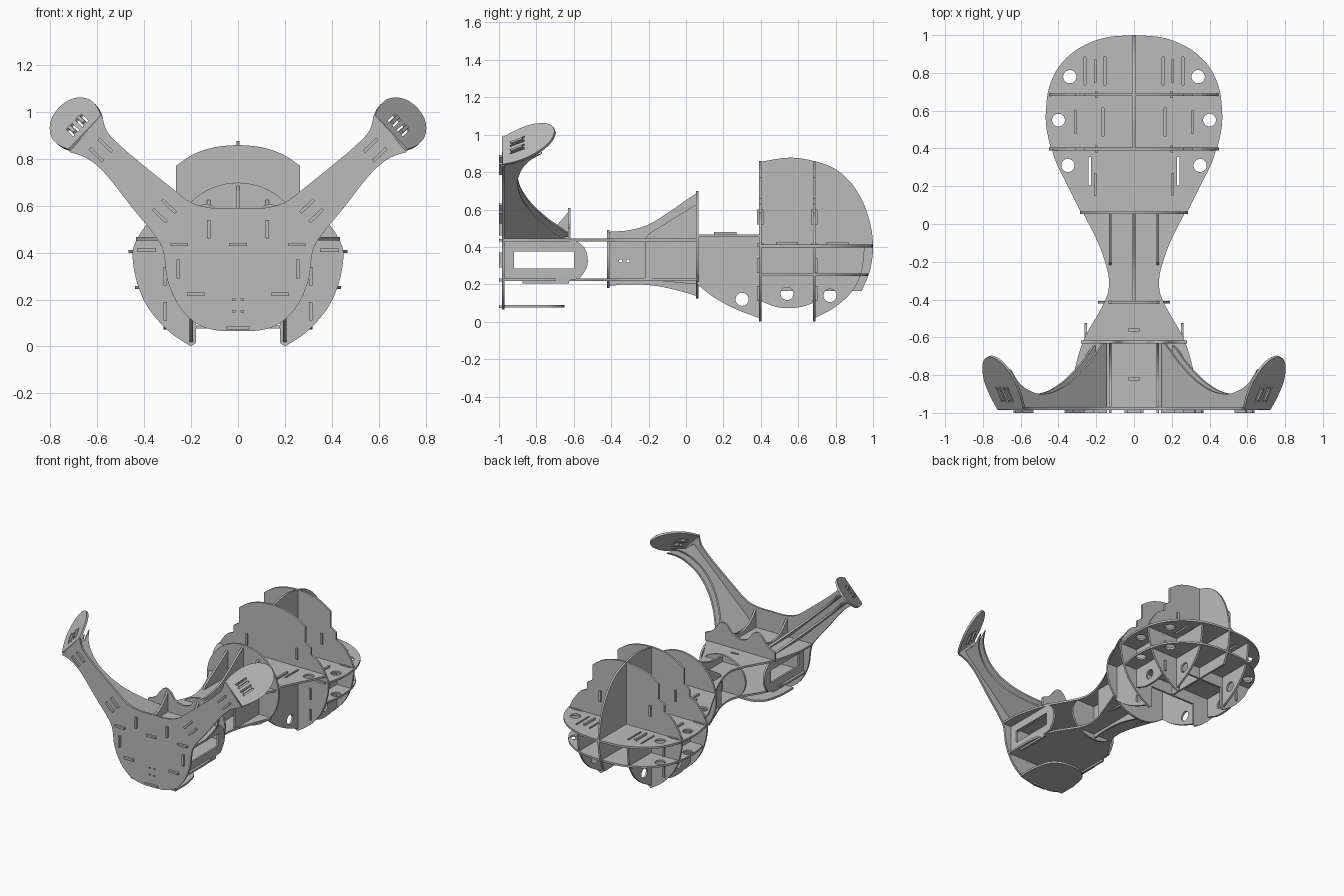
import bpy
from math import cos, sin, tau
from mathutils import Matrix, Vector

cube = bpy.data.objects.get("Cube")
if cube:
    bpy.data.objects.remove(cube, do_unlink=True)

THICK = 0.014
X, Y, Z = Vector((1, 0, 0)), Vector((0, 1, 0)), Vector((0, 0, 1))

board = bpy.data.materials.new("grey board")
board.use_nodes = True
grey = (0.5, 0.5, 0.5, 1)
board.diffuse_color = grey
board.node_tree.nodes["Principled BSDF"].inputs["Base Color"].default_value = grey


def smooth(points, steps=6):
    """Flowing line through the points."""
    pts = [Vector(p) for p in points]
    pts = [pts[0]] + pts + [pts[-1]]
    out = []
    for a, b, c, d in zip(pts, pts[1:], pts[2:], pts[3:]):
        for i in range(steps):
            t = i / steps
            out.append((b * 2 + (c - a) * t + (a * 2 - b * 5 + c * 4 - d) * t * t
                        + (b * 3 - a - c * 3 + d) * t ** 3) / 2)
    return out + [pts[-1]]


def both(half):
    """Close a right-hand outline with its mirror image."""
    half = [Vector(p) for p in half]
    return half + [Vector((-p.x, p.y)) for p in reversed(half) if abs(p.x) > 0.001]


def disc(x, y, rx, ry=None, n=32):
    ry = ry or rx
    return [(x + rx * cos(tau * i / n), y + ry * sin(tau * i / n)) for i in range(n)]


def rect(x, y, w, h):
    return [(x + sx * w / 2, y + sy * h / 2) for sx, sy in ((-1, -1), (1, -1), (1, 1), (-1, 1))]


def plate(name, outline, origin, u, v, holes=(), thick=THICK):
    """Flat board cut to an outline lying in the u, v plane."""
    curve = bpy.data.curves.new(name, "CURVE")
    curve.dimensions = "2D"
    curve.fill_mode = "BOTH"
    curve.extrude = thick / 2
    for loop in [outline, *holes]:
        spline = curve.splines.new("POLY")
        spline.points.add(len(loop) - 1)
        for point, co in zip(spline.points, loop):
            point.co = (co[0], co[1], 0, 1)
        spline.use_cyclic_u = True
        spline.use_smooth = False
    temp = bpy.data.objects.new(name, curve)
    bpy.context.collection.objects.link(temp)
    graph = bpy.context.evaluated_depsgraph_get()
    mesh = bpy.data.meshes.new_from_object(temp.evaluated_get(graph))
    bpy.data.objects.remove(temp, do_unlink=True)
    bpy.data.curves.remove(curve)
    u, v = u.normalized(), v.normalized()
    basis = Matrix((u, v, u.cross(v))).transposed().to_4x4()
    mesh.transform(Matrix.Translation(origin) @ basis)
    mesh.shade_flat()
    mesh.materials.clear()
    mesh.materials.append(board)
    obj = bpy.data.objects.new(name, mesh)
    bpy.context.collection.objects.link(obj)
    return obj


def deck(name, outline, z, holes=()):
    return plate(name, outline, Z * z, X, Y, holes)


def frame(name, outline, y, holes=()):
    return plate(name, outline, Y * y, X, Z, holes)


def rib(name, outline, x, holes=()):
    return plate(name, outline, X * x, Y, Z, holes)


# Face board with two raised arms
face = smooth([(0, .59), (.1, .59), (.2, .615), (.3, .69), (.4, .77), (.5, .855), (.56, .92), (.58, .99)])
face += smooth([(.72, .83), (.64, .8), (.56, .73), (.45, .59), (.36, .48), (.32, .41), (.3, .28),
                (.25, .17), (.18, .1), (.1, .07), (0, .065)])
pins = [(s * x, z, .009, .009) for s in (-1, 1) for x in (.018,) for z in (.15, .2)]
frame("face_board", both(face), -.977, [rect(*p) for p in pins])

# Tabs standing proud of the face: x, z, width, height
tabs = [(.125, .5, .014, .08), (.255, .33, .014, .08), (.25, .435, .075, .014),
        (.18, .223, .075, .014), (0, .435, .075, .014), (0, .08, .1, .014)]
for x, z, w, h in tabs:
    for s in ((-1, 1) if x else (1,)):
        plate("face_tab", rect(0, 0, w, h), Vector((s * x, -.985, z)), X, Z, thick=.03)

# Arms: twin stiffeners along each arm and a tilted pad at the tip
for s in (-1, 1):
    along = Vector((s * .72, 0, .69)).normalized()
    across = Vector((-s * .69, 0, .72)).normalized()
    base = Vector((s * .17, 0, .44))
    edge = smooth([(0, -.62), (.05, -.66), (.13, -.74), (.25, -.83), (.37, -.885), (.48, -.9),
                   (.57, -.88), (.64, -.84), (.7, -.77)])
    for off in (-.028, .028):
        plate("arm_stiffener", [(0, -.97)] + edge + [(.655, -.87), (.65, -.97)],
              base + across * off, along, Y)
        for run in (.2, .575):
            plate("arm_tab", rect(0, 0, .08, .014),
                  base + across * off + along * run - Y * .985, along, across, thick=.03)
    out = along * .48 + Y * .877
    pad = smooth([(.1, 0), (.115, .08), (.115, .17), (.09, .25), (.05, .3), (0, .318)])
    tip = Vector((s * .65, -.978, .91))
    plate("arm_pad", both(pad), tip, across, out,
          [rect(x, .09, .009, .09) for x in (-.042, -.014, .014, .042)])
    for x in (-.028, .028):
        plate("pad_tab", rect(x, .09, .014, .07), tip, across, out, thick=.035)

# Front and neck decks
upper = [(0, -.97), (.33, -.97)] + smooth([(.33, -.84), (.29, -.68), (.25, -.58), (.17, -.44), (.135, -.35),
                                         (.14, -.25), (.19, -.1), (.27, .06)]) + [(0, .06)]
lower = [(0, -.97), (.28, -.97)] + smooth([(.28, -.75), (.24, -.57), (.15, -.42), (.12, -.33),
                                         (.13, -.22), (.17, -.1), (.23, .06)]) + [(0, .06)]
slots = [rect(0, y, .06, .014) for y in (-.56, -.82)]
deck("front_upper_deck", both(upper), .437, slots)
deck("front_lower_deck", both(lower), .225)
jaw = [(0, -.97), (.18, -.97)] + smooth([(.18, -.85), (.15, -.72), (.08, -.66), (0, -.65)])
deck("jaw_deck", both(jaw), .083)

# Brow frame, brow ribs and windowed side walls
brow = smooth([(0, .52), (.06, .54), (.11, .6), (.16, .6), (.22, .53), (.28, .5)])
frame("brow_frame", both(brow + [(.28, .44), (0, .44)]), -.625)
wall = [(-.97, .225), (-.6, .225)] + smooth([(-.57, .23), (-.535, .28), (-.525, .33), (-.54, .39), (-.58, .43)])
wall += [(-.97, .435)]
ridge = smooth([(-.97, .57), (-.9, .5), (-.8, .47), (-.7, .51), (-.62, .6)])
for s in (-1, 1):
    rib("brow_rib", [(-.97, .44)] + ridge + [(-.62, .44)], s * .125)
    rib("side_wall", wall, s * .255, [rect(-.76, .33, .32, .09)])
    rib("wall_tab", rect(-.75, .215, .25, .02), s * .255)

# Neck frames, centre keel and short side ribs
frame("neck_front_frame", disc(0, .335, .19, .155, n=48), -.415)
frame("neck_rear_frame", disc(0, .412, .287, n=64), .06)
keel = smooth([(-.42, .48), (-.3, .49), (-.2, .52), (-.1, .58), (0, .65), (.06, .69)])
keel += smooth([(.06, .135), (0, .155), (-.15, .19), (-.3, .2), (-.42, .19)])
rib("neck_keel", keel, 0, [disc(y, .325, .009) for y in (-.35, -.31)])
for s in (-1, 1):
    rib("neck_rib", [(-.22, .44), (-.2, .47), (.06, .63), (.06, .2), (-.22, .225)], s * .125)

# Rear body decks pierced with round holes and slots
shoulder = smooth([(.28, .06), (.35, .2), (.41, .32), (.435, .395)])
tail = smooth([(.44, .395), (.465, .52), (.465, .62), (.45, .72), (.4, .83), (.3, .925), (.16, .985), (0, 1)])
front_cuts, rear_cuts, round_cuts = [], [], []
for s in (-1, 1):
    front_cuts += [disc(s * .35, .31, .035), rect(s * .235, .28, .014, .15)]
    round_cuts += [disc(s * .4, .55, .034), disc(s * .34, .78, .035)]
    rear_cuts += [rect(s * x, y, .012, .15) for x, y in ((.26, .81), (.155, .81), (.165, .54))]
deck("rear_front_deck", both([(0, .06)] + shoulder + [(0, .395)]), .46, front_cuts)
deck("rear_upper_deck", both([(0, .395)] + tail), .405, round_cuts + rear_cuts)
small = [(p[0] * .94, .395 + (p[1] - .395) * .955) for p in tail]
deck("rear_lower_deck", both([(0, .395)] + small), .252, round_cuts)

# Stepped cross frames of the rear body
cross = smooth([(0, .86), (.1, .85), (.19, .82), (.265, .77)])
cross += [(.265, .66), (.31, .63), (.31, .58), (.36, .555)]
cross += smooth([(.38, .535), (.43, .46), (.45, .39), (.43, .27), (.38, .16), (.29, .06), (.2, 0)])
cross += [(.18, .015), (.18, .165), (0, .165)]
for name, y in (("rear_front_frame", .397), ("rear_back_frame", .685)):
    frame(name, both(cross), y)
    for s in (-1, 1):
        for x, z in ((.31, .15), (.31, .3), (.2, .56)):
            plate("frame_tab", rect(0, 0, .014, .08), Vector((s * x, y, z)), X, Z, thick=.035)
        plate("deck_tab", rect(0, 0, .08, .014), Vector((s * .39, y, .41)), X, Z, thick=.035)

# Tall centre keel and the lower ribs of the rear body
crest = smooth([(.4, .855), (.55, .877), (.68, .86), (.8, .815), (.9, .72), (.97, .58), (1, .42),
                (.985, .28), (.94, .165)])
rib("rear_keel", crest + [(.4, .165)], 0)
front_rib = smooth([(.06, .2), (.15, .13), (.26, .07), (.39, .02)]) + [(.39, .46), (.06, .46)]
mid_rib = smooth([(.4, .11), (.48, .08), (.55, .073), (.62, .08), (.68, .1)]) + [(.68, .405), (.4, .405)]
back_rib = smooth([(.69, .02), (.8, .08), (.89, .165), (.94, .27), (.955, .4)]) + [(.69, .405)]
for s in (-1, 1):
    rib("rear_front_rib", front_rib, s * .2, [disc(.3, .12, .035)])
    rib("rear_middle_rib", mid_rib, s * .31, [disc(.54, .15, .034)])
    rib("rear_back_rib", back_rib, s * .2, [disc(.77, .14, .035)])
    for x, y, z in ((.205, .81, .41), (.31, .54, .41), (.205, .21, .465)):
        plate("rib_tab", rect(0, 0, .014, .12), Vector((s * x, y, z)), X, Y, thick=.03)
